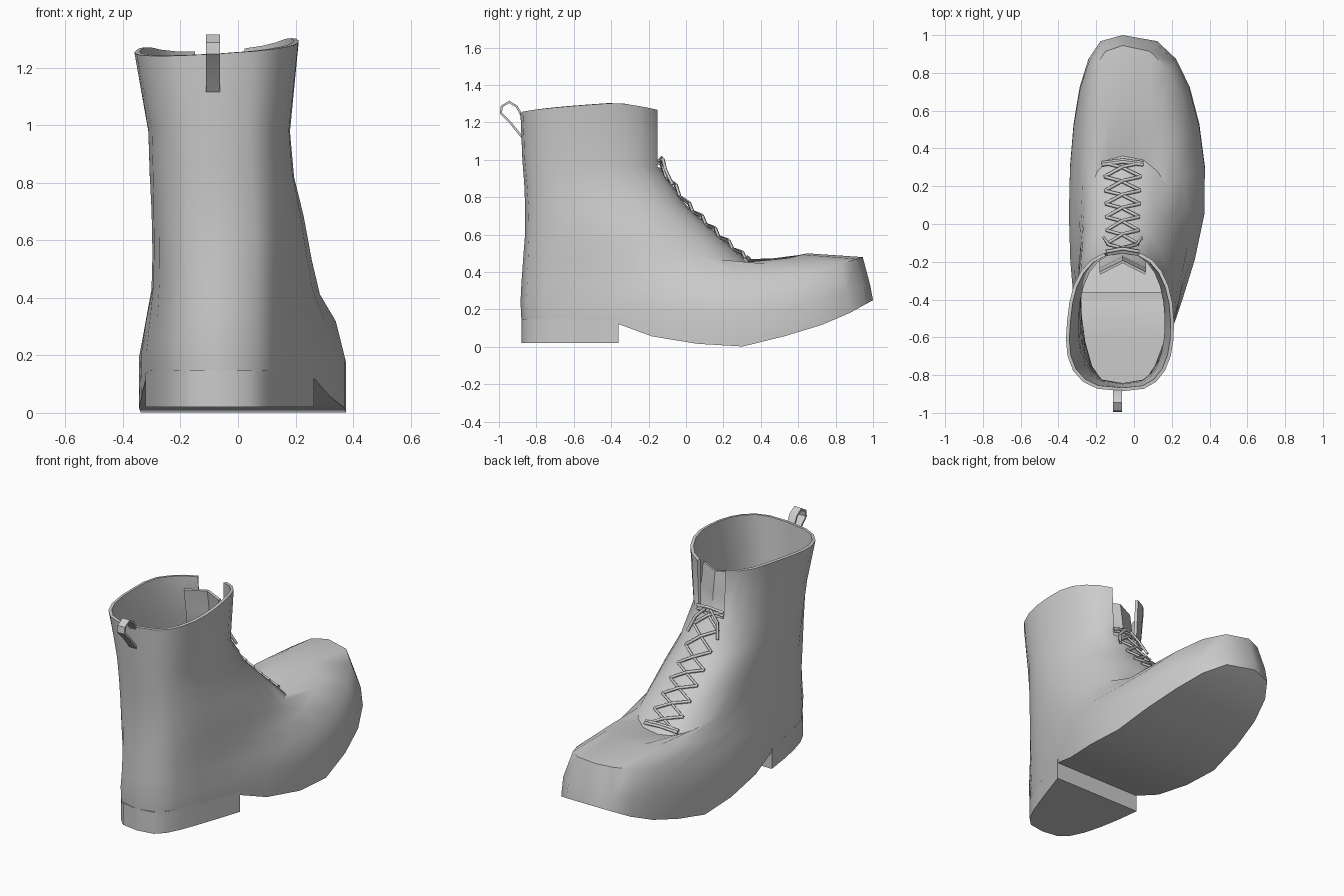
import bpy, bmesh
from math import sin, cos, pi, acos, radians

if "Cube" in bpy.data.objects:
    bpy.data.objects.remove(bpy.data.objects["Cube"])

SPINE = -0.06   # x of the boot's centre seam
N = 24          # points around each ring


def interp(pts, v):
    """Piecewise linear lookup through (key, value) pairs."""
    if v <= pts[0][0]:
        return pts[0][1]
    for (a, fa), (b, fb) in zip(pts, pts[1:]):
        if v <= b:
            return fa + (fb - fa) * (v - a) / (b - a)
    return pts[-1][1]


def finish(name, bm, thickness=0.0, angle=48, offset=-1):
    bmesh.ops.recalc_face_normals(bm, faces=bm.faces)
    me = bpy.data.meshes.new(name)
    bm.to_mesh(me)
    bm.free()
    ob = bpy.data.objects.new(name, me)
    bpy.context.collection.objects.link(ob)
    bpy.ops.object.select_all(action='DESELECT')
    ob.select_set(True)
    bpy.context.view_layer.objects.active = ob
    if thickness:
        mod = ob.modifiers.new("thickness", 'SOLIDIFY')
        mod.thickness = thickness
        mod.offset = offset
        bpy.ops.object.modifier_apply(modifier=mod.name)
    bpy.ops.object.shade_smooth_by_angle(angle=radians(angle))
    return ob


def ring_point(t, yb, yf, lh, rh, lb, rb, pb, pf):
    """Plan outline: heel widths (lh, rh) blend to front widths (lb, rb)."""
    s = (1 - cos(t)) / 2
    k = min(1, s / 0.6)
    k = k * k * (3 - 2 * k)
    p = pb + (pf - pb) * s
    side = abs(sin(t)) ** p if 1e-4 < t % pi < pi - 1e-4 else 0
    w = rh + (rb - rh) * k if 0 <= t < pi else -(lh + (lb - lh) * k)
    return SPINE + w * side, yb + (yf - yb) * s, s


# Sole underside profile (y, z), with heel seat and toe spring
SOLE = [(-0.36, 0.14), (-0.2, 0.06), (0, 0.02), (0.34, 0), (0.8, 0.14), (1.0, 0.25)]
SOLE_RING = (-0.88, 1.0, 0.275, 0.27, 0.285, 0.445, 0.58, 0.66)

# Upper rings: back y, front y, left/right heel, left/right front,
# roundness back/front, z back/mid/front
RINGS = [
    (-0.885, 0.985, 0.28, 0.275, 0.285, 0.445, 0.58, 0.68, 0.24, 0.17, 0.33),
    (-0.88, 0.945, 0.275, 0.28, 0.26, 0.41, 0.6, 0.78, 0.34, 0.31, 0.48),
    (-0.87, 0.65, 0.27, 0.28, 0.235, 0.35, 0.6, 0.78, 0.48, 0.385, 0.50),
    (-0.86, 0.36, 0.27, 0.275, 0.23, 0.32, 0.6, 0.8, 0.61, 0.50, 0.435),
    (-0.86, 0.17, 0.27, 0.265, 0.235, 0.29, 0.62, 0.8, 0.75, 0.66, 0.60),
    (-0.865, 0.0, 0.27, 0.255, 0.245, 0.255, 0.65, 0.8, 0.87, 0.80, 0.76),
    (-0.875, -0.14, 0.275, 0.25, 0.25, 0.24, 0.68, 0.8, 1.0, 0.97, 0.96),
    (-0.885, -0.14, 0.345, 0.29, 0.29, 0.27, 0.7, 0.8, 1.25, 1.29, 1.26),
]

# Boot body: lofted rings, closed sole, open collar with front slit
bm = bmesh.new()
loops = []
for r in [SOLE_RING] + RINGS:
    loop = []
    for i in range(N):
        x, y, s = ring_point(2 * pi * i / N, *r[:8])
        z = interp([(0, r[8]), (0.7, r[9]), (1, r[10])], s) if len(r) > 8 else interp(SOLE, y)
        if r is RINGS[-1]:
            z += 0.06 * (x - SPINE)
        loop.append(bm.verts.new((x, y, z)))
    loops.append(loop)
for j, (a, b) in enumerate(zip(loops, loops[1:])):
    for i in range(N):
        if j == len(loops) - 2 and i in (N // 2 - 1, N // 2):
            continue
        k = (i + 1) % N
        bm.faces.new((a[i], a[k], b[k], b[i]))
base = loops[0]
for i in range(N // 2):
    q = [base[i], base[i + 1], base[-i - 1], base[-i % N]]
    bm.faces.new(list(dict.fromkeys(q)))
finish("boot_body", bm, 0.018)

# Heel block: back part of the sole outline, cut flat at the front
bm = bmesh.new()
T = acos(1 - 2 * (0.52 / 1.88))
plan = [ring_point(T * i / 6, *SOLE_RING)[:2] for i in range(-6, 7)]
low = [bm.verts.new((x, y, 0.02)) for x, y in plan]
high = [bm.verts.new((x, y, 0.15)) for x, y in plan]
bm.faces.new(low)
bm.faces.new(high)
for i in range(len(plan)):
    k = (i + 1) % len(plan)
    bm.faces.new((low[i], low[k], high[k], high[i]))
finish("heel_block", bm)


def ribbon(name, path, x, half, thickness, bulge=0.0):
    """Strip following a (y, z) path, bowed across its width."""
    bm = bmesh.new()
    rows = [[bm.verts.new((x + half * u, y - bulge * u * u, z)) for u in (-1, 0, 1)]
            for y, z in path]
    for a, b in zip(rows, rows[1:]):
        for i in range(2):
            bm.faces.new((a[i], a[i + 1], b[i + 1], b[i]))
    return finish(name, bm, thickness, offset=0)


# Tongue behind the slit and pull loop at the back
ribbon("tongue", [(-0.06, 0.78), (-0.17, 0.96), (-0.18, 1.08), (-0.2, 1.21)],
       SPINE, 0.12, 0.015, 0.06)
ribbon("pull_loop", [(-0.875, 1.12), (-0.94, 1.2), (-0.99, 1.25), (-0.985, 1.285),
                     (-0.945, 1.31), (-0.905, 1.285), (-0.875, 1.23)],
       -0.087, 0.024, 0.012)

# Laces: criss-cross pairs up the instep, bars at both ends, loose ends
INSTEP = [(0.0, (0.335, 0.47)), (0.3, (0.18, 0.605)), (0.65, (0.01, 0.77)),
          (0.93, (-0.13, 0.965)), (1.0, (-0.135, 1.01))]
INSTEP_Y = [(k, p[0]) for k, p in INSTEP]
INSTEP_Z = [(k, p[1]) for k, p in INSTEP]


def on_instep(side, k, lift=0.0):
    half = 0.10 - 0.02 * k
    drop = 0.018 * abs(side) - lift
    return (SPINE + side * half, interp(INSTEP_Y, k) - drop * 0.6, interp(INSTEP_Z, k) - drop * 0.6)


curve = bpy.data.curves.new("laces", 'CURVE')
curve.dimensions = '3D'
curve.bevel_depth = 0.009
curve.bevel_resolution = 0
curve.use_fill_caps = True


def lace(points):
    sp = curve.splines.new('POLY')
    sp.points.add(len(points) - 1)
    for p, co in zip(sp.points, points):
        p.co = (*co, 1)


ROWS = 7
for i in range(ROWS):
    a, b = i / ROWS, (i + 1) / ROWS
    for side, lift in ((-1, 0.0), (1, 0.008)):
        lace([on_instep(side, a), on_instep(0, (a + b) / 2, lift), on_instep(-side, b)])
for k in (0.0, 0.02, 0.97, 1.0):
    lace([on_instep(-1.1, k), on_instep(0, k, 0.006), on_instep(1.1, k)])
for side in (-1, 1):
    lace([on_instep(0.2 * side, 0.98, 0.02), on_instep(0.9 * side, 0.9, 0.025),
          on_instep(1.2 * side, 0.8, 0.01)])
laces = bpy.data.objects.new("laces", curve)
bpy.context.collection.objects.link(laces)
